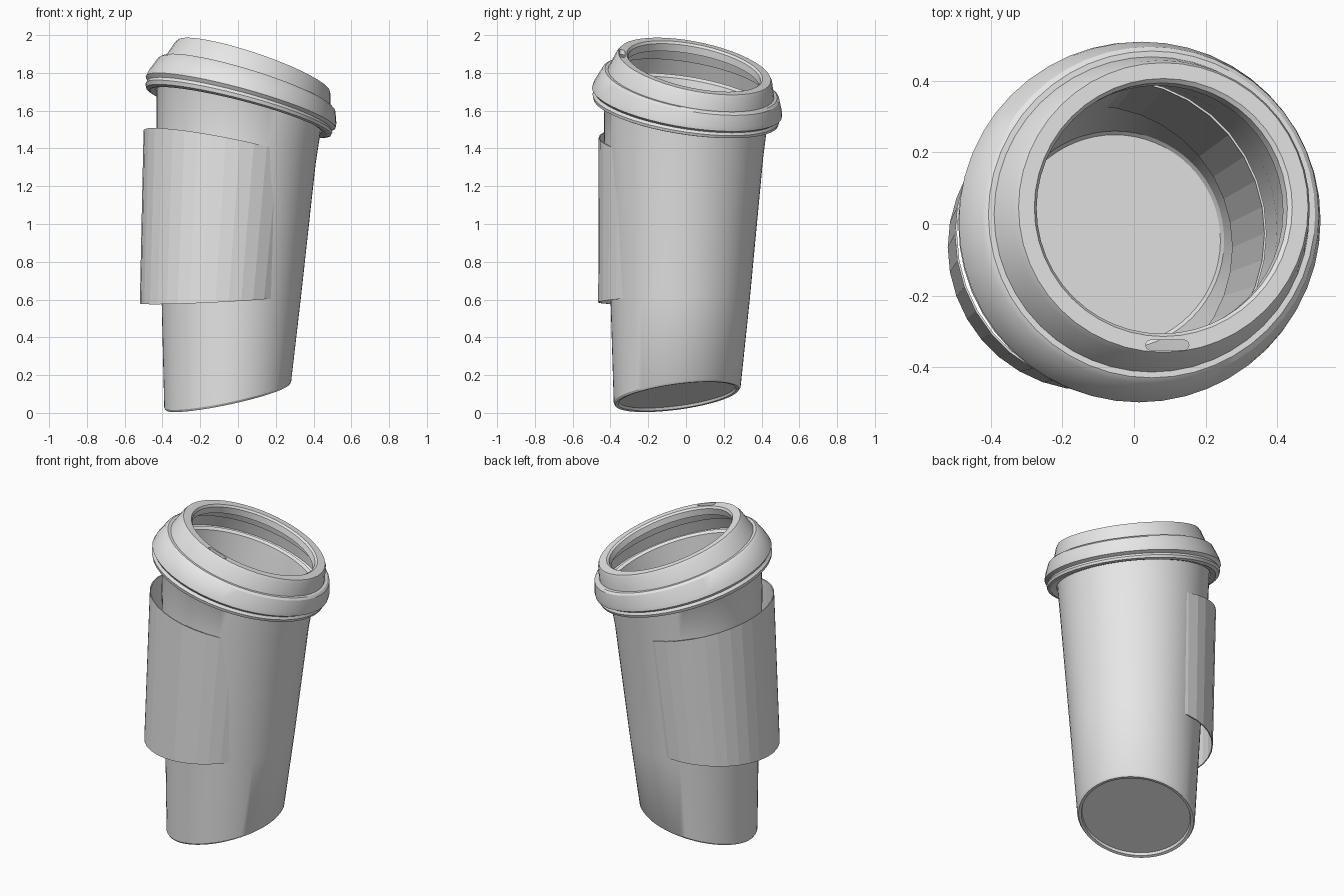
import bpy, bmesh
from math import cos, sin, pi, radians

if "Cube" in bpy.data.objects:
    bpy.data.objects.remove(bpy.data.objects["Cube"])

grey = bpy.data.materials.new("plain_grey")
grey.use_nodes = True
grey.diffuse_color = (0.8, 0.8, 0.8, 1)
grey.node_tree.nodes["Principled BSDF"].inputs["Base Color"].default_value = (0.8, 0.8, 0.8, 1)

# Leaning axis of the cup: height, x, y
AXIS = [(0.085, -0.055, -0.047), (0.6, -0.035, -0.03), (1.4, -0.01, -0.012),
        (1.62, 0.005, 0.0), (1.83, 0.08, 0.045)]


def axis_at(h):
    i = 0
    while i < len(AXIS) - 2 and h > AXIS[i + 1][0]:
        i += 1
    (h0, x0, y0), (h1, x1, y1) = AXIS[i], AXIS[i + 1]
    t = (h - h0) / (h1 - h0)
    return x0 + t * (x1 - x0), y0 + t * (y1 - y0)


def lean(x, y, h):
    """Shift a point onto the leaning axis and tilt its level with height."""
    cx, cy = axis_at(h)
    z = h + (0.235 - 0.306 * h) * x + (0.145 - 0.18 * h) * y
    return cx + x, cy + y, z


def lathe(name, profile, sides, angle, closed=False):
    """Spin (radius, height, x shift, y shift) rows; cap open ends."""
    bm = bmesh.new()
    rings = []
    for r, h, *shift in profile:
        sx, sy = shift or (0, 0)
        rings.append([bm.verts.new(lean(sx + r * cos(2 * pi * k / sides),
                                        sy + r * sin(2 * pi * k / sides), h))
                      for k in range(sides)])
    pairs = list(zip(rings, rings[1:]))
    if closed:
        pairs.append((rings[-1], rings[0]))
    else:
        bm.faces.new(rings[0])
        bm.faces.new(rings[-1])
    for a, b in pairs:
        for k in range(sides):
            n = (k + 1) % sides
            bm.faces.new((a[k], a[n], b[n], b[k]))
    bmesh.ops.recalc_face_normals(bm, faces=bm.faces)
    mesh = bpy.data.meshes.new(name)
    bm.to_mesh(mesh)
    bm.free()
    mesh.materials.append(grey)
    obj = bpy.data.objects.new(name, mesh)
    bpy.context.collection.objects.link(obj)
    if angle:
        bpy.ops.object.select_all(action='DESELECT')
        obj.select_set(True)
        bpy.context.view_layer.objects.active = obj
        bpy.ops.object.shade_smooth_by_angle(angle=radians(angle))
    return obj


# Cup: recessed base, tapered wall, rolled rim, inner wall and floor
lathe("cup", [(0.308, 0.1), (0.312, 0.087), (0.328, 0.085), (0.336, 0.097),
              (0.369, 0.6), (0.421, 1.4), (0.435, 1.62), (0.45, 1.64),
              (0.445, 1.66), (0.425, 1.65), (0.409, 1.4), (0.357, 0.6),
              (0.305, 0.125), (0.295, 0.115)], 64, 30)

# Sleeve: thin band pushed to one side so it sinks into the cup
WALL = 0.006
low, high = (0.605, -0.085, -0.035), (1.4, -0.055, -0.015)
lathe("sleeve", [(0.40, *low), (0.435, *high), (0.435 - WALL, *high),
                 (0.40 - WALL, *low)], 36, 0, closed=True)

# Lid: lower bead, sloping skirt, ledge, raised wall and open top ring
lid = lathe("lid", [(0.438, 1.6), (0.47, 1.59), (0.49, 1.597), (0.495, 1.615),
                    (0.486, 1.63), (0.503, 1.645), (0.498, 1.67), (0.47, 1.735),
                    (0.456, 1.745), (0.44, 1.745), (0.414, 1.82), (0.404, 1.835),
                    (0.36, 1.835), (0.35, 1.825), (0.35, 1.79), (0.36, 1.79),
                    (0.365, 1.815), (0.395, 1.815), (0.425, 1.73), (0.455, 1.725),
                    (0.48, 1.65), (0.45, 1.615)], 48, 30, closed=True)

# Sip slot cut through the front of the top ring
bm = bmesh.new()
outline = []
for k in range(24):
    a = 2 * pi * (k + 0.5) / 24
    side = 1 if cos(a) > 0 else -1
    outline.append(bm.verts.new((0.093 + 0.046 * side + 0.014 * cos(a),
                                 -0.338 + 0.014 * sin(a), 1.84)))
base = bm.faces.new(outline)
top = bmesh.ops.extrude_face_region(bm, geom=[base])
bmesh.ops.translate(bm, vec=(0, 0, 0.12),
                    verts=[g for g in top["geom"] if isinstance(g, bmesh.types.BMVert)])
bmesh.ops.recalc_face_normals(bm, faces=bm.faces)
mesh = bpy.data.meshes.new("slot_cutter")
bm.to_mesh(mesh)
bm.free()
mesh.materials.append(grey)
cutter = bpy.data.objects.new("slot_cutter", mesh)
cutter.hide_render = True
bpy.context.collection.objects.link(cutter)
cut = lid.modifiers.new("sip_slot", 'BOOLEAN')
cut.operation = 'DIFFERENCE'
cut.solver = 'EXACT'
cut.object = cutter
bpy.context.view_layer.objects.active = lid
bpy.ops.object.modifier_apply(modifier=cut.name)
bpy.data.objects.remove(cutter)
